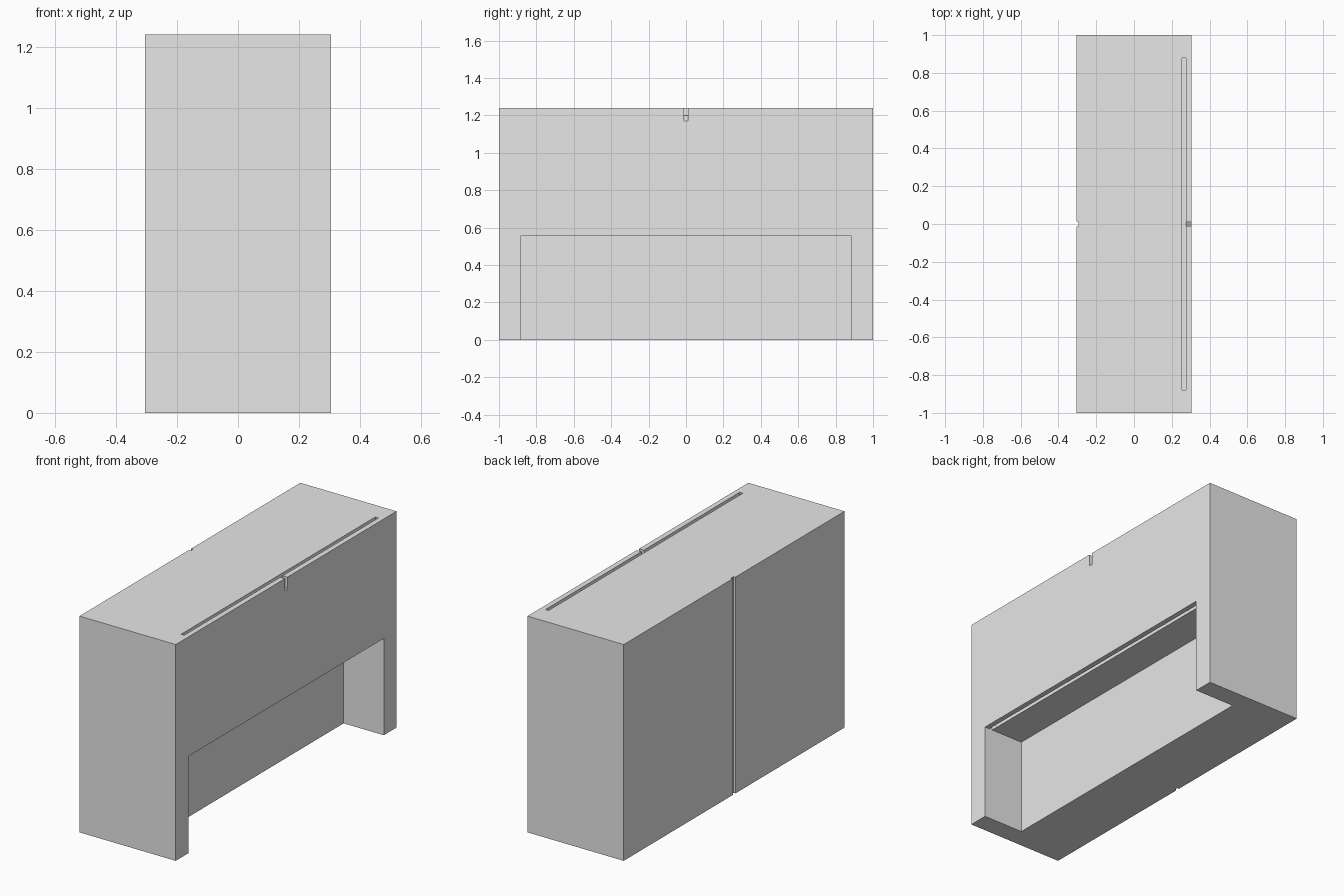
import bpy
import bmesh

old = bpy.data.objects.get("Cube")
if old:
    bpy.data.objects.remove(old, do_unlink=True)

# Single flat colour
grey = bpy.data.materials.new("light_grey")
grey.use_nodes = True
grey.diffuse_color = (0.8, 0.8, 0.8, 1)
grey.node_tree.nodes["Principled BSDF"].inputs["Base Color"].default_value = (0.8, 0.8, 0.8, 1)

HALF_X, HALF_Y, HEIGHT = 0.305, 1.0, 1.24
RECESS_Y, RECESS_TOP = 0.885, 0.555
SLOT_X, SLOT_DEPTH = (0.255, 0.275), 0.04
OVER = 0.1  # how far cutters stick out of the body


def prism(name, profile, y0, y1):
    """Extrude an x-z profile along y."""
    bm = bmesh.new()
    face = bm.faces.new([bm.verts.new((x, y0, z)) for x, z in profile])
    ext = bmesh.ops.extrude_face_region(bm, geom=[face])
    new_verts = [g for g in ext["geom"] if isinstance(g, bmesh.types.BMVert)]
    bmesh.ops.translate(bm, verts=new_verts, vec=(0, y1 - y0, 0))
    bmesh.ops.recalc_face_normals(bm, faces=bm.faces)
    mesh = bpy.data.meshes.new(name)
    bm.to_mesh(mesh)
    bm.free()
    mesh.materials.append(grey)
    obj = bpy.data.objects.new(name, mesh)
    bpy.context.collection.objects.link(obj)
    return obj


def box(name, xs, ys, zs):
    (x0, x1), (z0, z1) = xs, zs
    return prism(name, [(x0, z0), (x1, z0), (x1, z1), (x0, z1)], *ys)


# Solid body
body = box("cabinet_body", (-HALF_X, HALF_X), (-HALF_Y, HALF_Y), (0, HEIGHT))

# Openings: knee recess, panel slots, sloped drain notch, rear groove
span = (-RECESS_Y, RECESS_Y)
floor_z = HEIGHT - SLOT_DEPTH
notch = [(SLOT_X[0] + 0.01, floor_z), (SLOT_X[1], floor_z), (HALF_X, 1.17),
         (HALF_X + OVER, 1.17), (HALF_X + OVER, HEIGHT + OVER),
         (SLOT_X[0] + 0.01, HEIGHT + OVER)]
cutters = [
    box("recess_cutter", (0.05, HALF_X + OVER), span, (-OVER, RECESS_TOP)),
    box("lower_slot_cutter", SLOT_X, span, (RECESS_TOP - OVER, RECESS_TOP + SLOT_DEPTH)),
    box("upper_slot_cutter", SLOT_X, (-0.88, 0.88), (floor_z, HEIGHT + OVER)),
    prism("notch_cutter", notch, -0.011, 0.011),
    box("groove_cutter", (-HALF_X - OVER, -HALF_X + 0.012), (-0.012, 0.012),
        (-OVER, HEIGHT + OVER)),
]
for cutter in cutters:
    mod = body.modifiers.new(cutter.name, "BOOLEAN")
    mod.operation = "DIFFERENCE"
    mod.solver = "EXACT"
    mod.object = cutter

# Bake the cuts, then drop the cutters
bpy.context.view_layer.update()
graph = bpy.context.evaluated_depsgraph_get()
result = bpy.data.meshes.new_from_object(body.evaluated_get(graph))
body.modifiers.clear()
body.data = result
for cutter in cutters:
    bpy.data.objects.remove(cutter, do_unlink=True)
